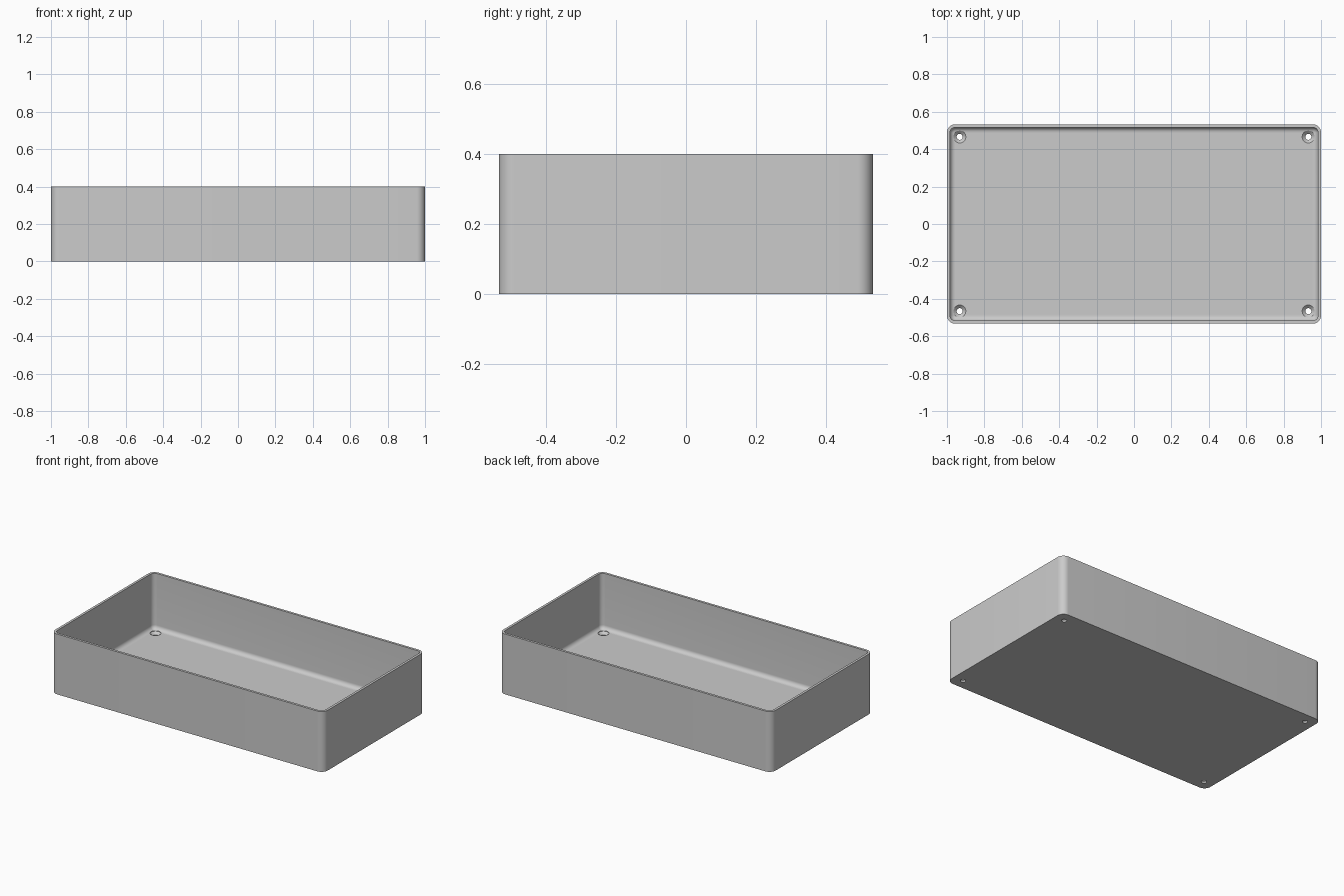
import bpy, bmesh, math

default = bpy.data.objects.get("Cube")
if default:
    bpy.data.objects.remove(default, do_unlink=True)

HALF_X, HALF_Y, HEIGHT = 1.0, 0.533, 0.4
CORNER, WALL, FLOOR, FILLET = 0.045, 0.016, 0.03, 0.028
ARC = 10

grey = bpy.data.materials.new("light grey")
grey.use_nodes = True
colour = (0.6, 0.6, 0.6, 1)
grey.diffuse_color = colour
grey.node_tree.nodes["Principled BSDF"].inputs["Base Color"].default_value = colour


def make_object(name, bm):
    bmesh.ops.recalc_face_normals(bm, faces=bm.faces)
    mesh = bpy.data.meshes.new(name)
    bm.to_mesh(mesh)
    bm.free()
    mesh.materials.append(grey)
    obj = bpy.data.objects.new(name, mesh)
    bpy.context.collection.objects.link(obj)
    return obj


def rounded_ring(bm, inset, z):
    """Rounded rectangle loop, inset from the outer wall."""
    r = CORNER - inset
    ring = []
    for q, (sx, sy) in enumerate([(1, 1), (-1, 1), (-1, -1), (1, -1)]):
        for i in range(ARC + 1):
            a = math.pi / 2 * (q + i / ARC)
            ring.append(bm.verts.new((sx * (HALF_X - CORNER) + r * math.cos(a),
                                      sy * (HALF_Y - CORNER) + r * math.sin(a), z)))
    return ring


def circle_ring(bm, x, y, r, z, n=32):
    return [bm.verts.new((x + r * math.cos(math.tau * i / n),
                          y + r * math.sin(math.tau * i / n), z)) for i in range(n)]


def loft(bm, rings):
    """Skin consecutive loops and cap both ends."""
    for a, b in zip(rings, rings[1:]):
        for i in range(len(a)):
            j = (i + 1) % len(a)
            bm.faces.new((a[i], a[j], b[j], b[i]))
    bm.faces.new(rings[0])
    bm.faces.new(rings[-1])


# Open tray: outer wall, flat rim, inner wall and filleted floor
profile = [(0, 0), (0, HEIGHT), (WALL, HEIGHT)]
for step in range(9):
    a = math.pi / 2 * step / 8
    profile.append((WALL + FILLET * (1 - math.cos(a)), FLOOR + FILLET * (1 - math.sin(a))))
bm = bmesh.new()
loft(bm, [rounded_ring(bm, inset, z) for inset, z in profile])
tray = make_object("tray", bm)

# Countersunk screw holes in the four corners
bm = bmesh.new()
for x in (-0.932, 0.932):
    for y in (-0.466, 0.466):
        loft(bm, [circle_ring(bm, x, y, r, z) for r, z in
                  [(0.016, -0.02), (0.016, 0.012), (0.033, 0.028), (0.033, 0.09)]])
cutter = make_object("hole_cutter", bm)
cutter.hide_render = True

cut = tray.modifiers.new("screw_holes", "BOOLEAN")
cut.operation = "DIFFERENCE"
cut.solver = "EXACT"
cut.object = cutter
bpy.ops.object.select_all(action="DESELECT")
bpy.context.view_layer.objects.active = tray
tray.select_set(True)
bpy.ops.object.modifier_apply(modifier=cut.name)
bpy.data.objects.remove(cutter, do_unlink=True)

# Smooth rounds with crisp rim and hole edges
bpy.ops.object.shade_smooth_by_angle(angle=math.radians(30))
